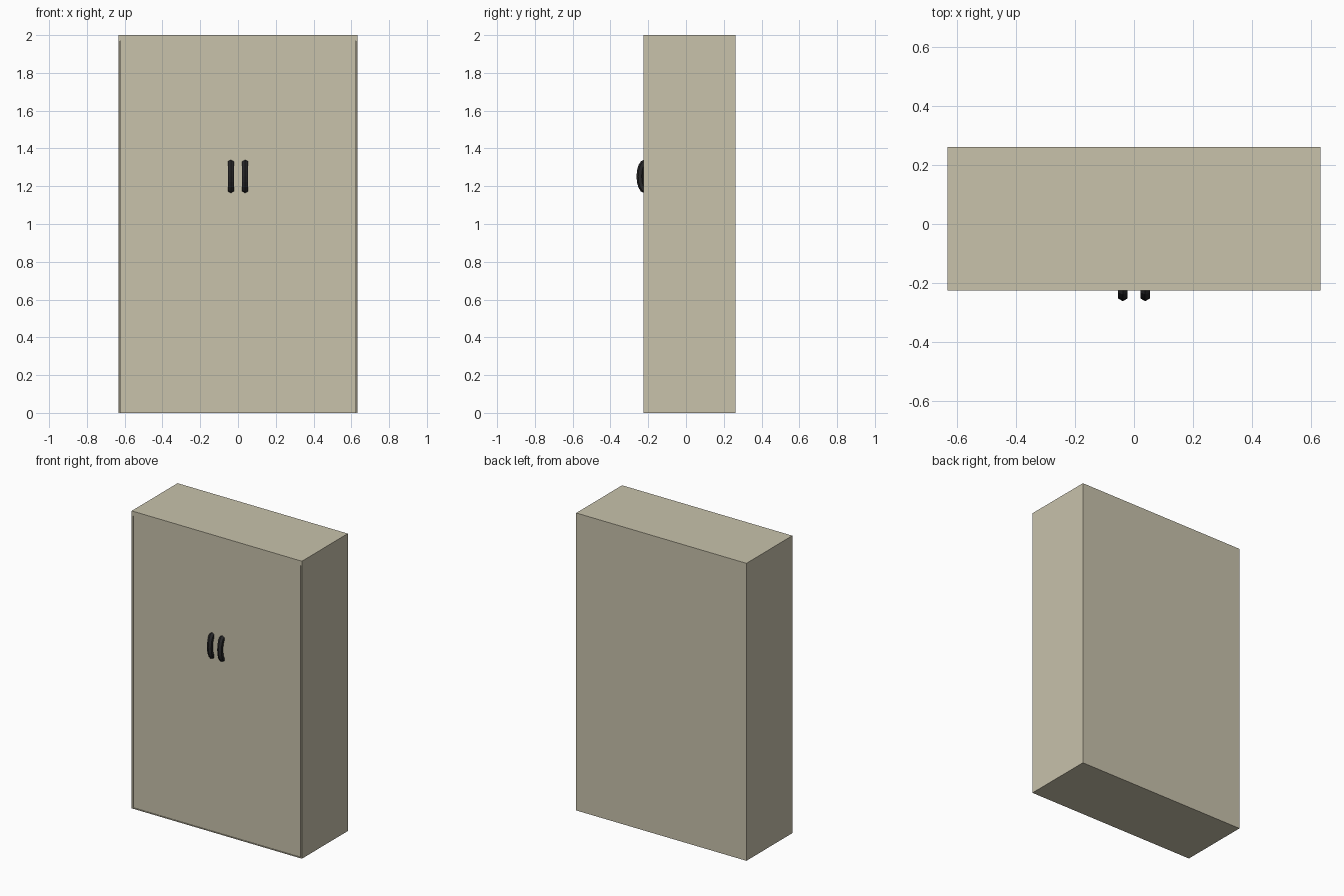
import bpy, bmesh
from math import sin, cos, pi
from mathutils import Vector

cube = bpy.data.objects.get("Cube")
if cube:
    bpy.data.objects.remove(cube)


def material(name, color, rough):
    m = bpy.data.materials.new(name)
    m.use_nodes = True
    m.diffuse_color = (*color, 1)
    bsdf = m.node_tree.nodes["Principled BSDF"]
    bsdf.inputs["Base Color"].default_value = (*color, 1)
    bsdf.inputs["Roughness"].default_value = rough
    return m


BEIGE = material("beige_paint", (0.58, 0.54, 0.41), 0.6)
BLACK = material("black_metal", (0.02, 0.02, 0.022), 0.5)

HALF_W, FRONT, BACK, HEIGHT = 0.633, -0.225, 0.262, 2.0
SIDE, TOP, BOTTOM, RECESS = 0.012, 0.03, 0.006, 0.004


def make_object(name, bm, mat):
    bmesh.ops.recalc_face_normals(bm, faces=bm.faces)
    mesh = bpy.data.meshes.new(name)
    bm.to_mesh(mesh)
    bm.free()
    mesh.materials.append(mat)
    obj = bpy.data.objects.new(name, mesh)
    bpy.context.collection.objects.link(obj)
    return obj


def box(bm, lo, hi):
    verts = bmesh.ops.create_cube(bm, size=1)["verts"]
    for v in verts:
        v.co = Vector([lo[i] if v.co[i] < 0 else hi[i] for i in range(3)])


# Cabinet body with a shallow opening in the front
bm = bmesh.new()
box(bm, (-HALF_W, FRONT, 0), (HALF_W, BACK, HEIGHT))
bm.normal_update()
front = min(bm.faces, key=lambda f: f.calc_center_median().y)
bmesh.ops.inset_region(bm, faces=[front], thickness=SIDE)
for v in front.verts:
    v.co.z = HEIGHT - TOP if v.co.z > 1 else BOTTOM
opening = bmesh.ops.extrude_discrete_faces(bm, faces=[front])["faces"][0]
for v in opening.verts:
    v.co.y += 0.02
make_object("cabinet_body", bm, BEIGE)

# Pair of doors set just behind the frame, each with a bowed handle
for side, sign in (("left", 1), ("right", -1)):
    bm = bmesh.new()
    outer = sign * (HALF_W - SIDE)
    box(bm, (min(0, outer), FRONT + RECESS, BOTTOM),
        (max(0, outer), FRONT + 0.02, HEIGHT - TOP))
    make_object(side + "_door", bm, BEIGE)

    # Handle: six-sided tube swept along an arc
    bm = bmesh.new()
    rings = []
    for i in range(9):
        t = pi * (i / 8 - 0.5)
        centre = Vector((sign * 0.038, FRONT + 0.01 - 0.029 * cos(t), 1.252 + 0.073 * sin(t)))
        out = Vector((0, -cos(t) / 0.073, sin(t) / 0.029)).normalized()
        out = Vector((0, -0.073 * cos(t), 0.029 * sin(t))).normalized()
        rings.append([bm.verts.new(centre + 0.018 * (out * cos(a * pi / 3)
                      + Vector((sin(a * pi / 3), 0, 0)))) for a in range(6)])
    for r, s in zip(rings, rings[1:]):
        for a in range(6):
            b = (a + 1) % 6
            bm.faces.new((r[a], r[b], s[b], s[a]))
    bm.faces.new(rings[0])
    bm.faces.new(rings[-1])
    make_object(side + "_handle", bm, BLACK)
